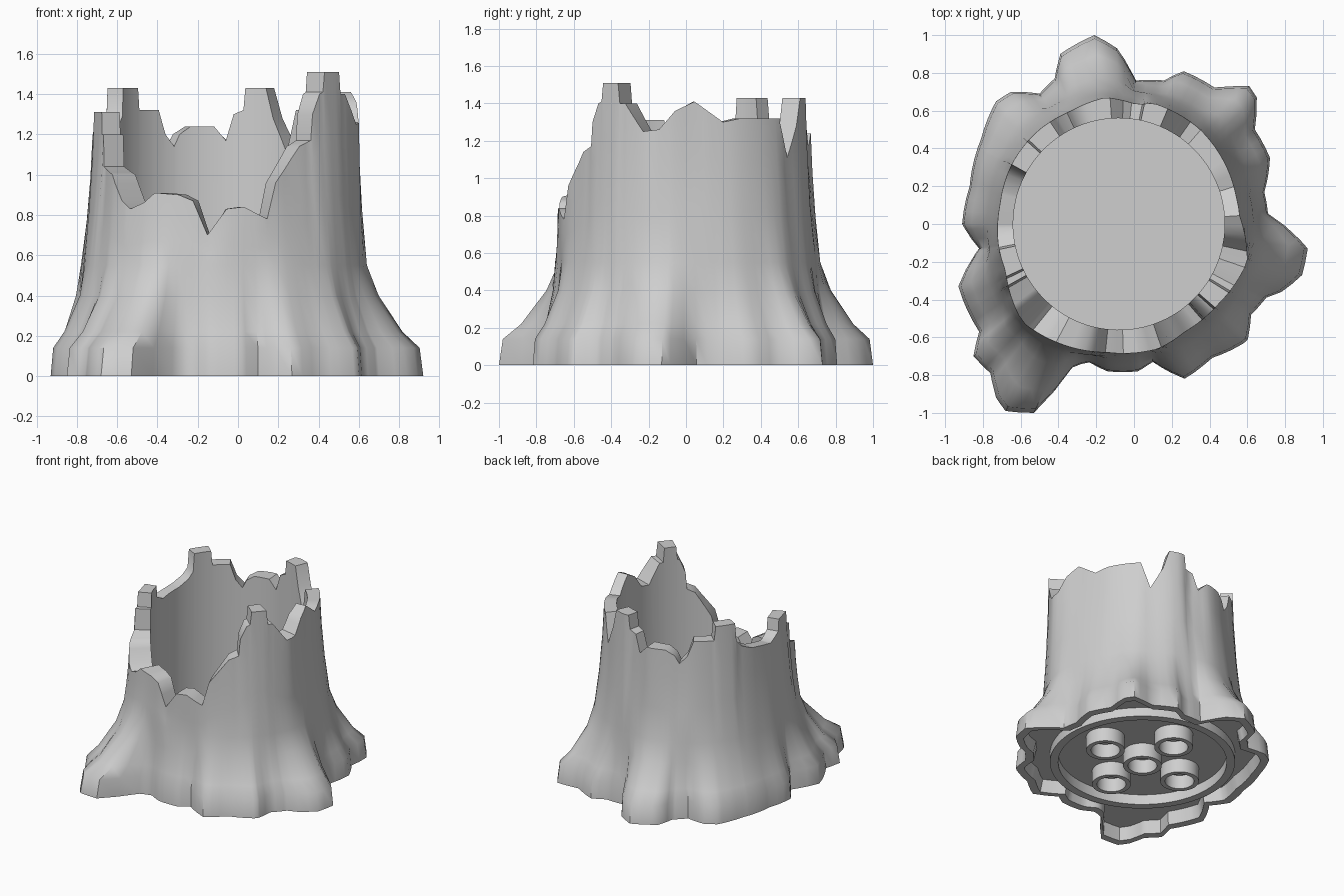
import bpy, bmesh, math
from mathutils import Vector

cube = bpy.data.objects.get("Cube")
if cube:
    bpy.data.objects.remove(cube, do_unlink=True)

CENTRE = Vector((-0.08, 0.0))
INNER, TRUNK, FLOOR, UNDER = 0.56, 0.64, 0.17, 0.11

# Ground outline of the roots, x and y in hundredths
OUTLINE = [(92, -13), (89, -27), (78, -36), (70, -39), (62, -48), (60, -62), (41, -71),
           (27, -82), (10, -73), (2, -78), (-14, -78), (-24, -73), (-32, -75), (-53, -100),
           (-68, -99), (-73, -92), (-76, -79), (-85, -70), (-82, -57), (-93, -33),
           (-82, -13), (-91, 0), (-87, 20), (-81, 45), (-73, 65), (-65, 70), (-50, 69),
           (-42, 77), (-39, 90), (-21, 100), (-9, 93), (1, 76), (16, 76), (26, 81),
           (43, 72), (61, 73), (65, 67), (64, 50), (72, 35), (69, 17), (71, 5), (80, -1)]

# Outline of the trunk at the rim, x and y in hundredths
LIP = [(60, -20), (45, -42), (27, -57), (13, -66), (-14, -68), (-40, -63), (-59, -52),
       (-68, -25), (-72, -10), (-71, 10), (-64, 33), (-50, 50), (-33, 60), (-15, 67),
       (2, 63), (10, 64), (35, 50), (46, 36), (54, 15), (56, 4)]

# Broken rim, angle in degrees and height in hundredths
RIM = [(4, 141), (18, 130), (27, 132), (49, 132), (55, 111), (63, 128), (67, 143), (78, 143),
       (79, 132), (84, 130), (88, 117), (94, 124), (106, 124), (112, 120), (115, 114),
       (120, 120), (124, 132), (137, 132), (138, 143), (151, 143), (152, 129), (156, 124),
       (164, 120), (182, 117), (191, 122), (192, 131), (205, 131), (206, 120), (209, 120),
       (210, 104), (220, 100), (227, 87), (231, 83), (237, 86), (242, 91), (252, 90),
       (258, 87), (264, 70), (272, 83), (279, 84), (289, 78), (293, 96), (305, 114),
       (311, 117), (312, 130), (316, 140), (318, 141), (319, 151), (328, 151), (329, 140),
       (332, 140), (341, 125), (348, 126), (355, 136)]

# Height, strength of the root flare, and how far the roots blend together
FLARE = [(0.0, 1.0, 0), (0.14, 0.95, 0), (0.22, 0.74, 0.1), (0.4, 0.44, 0.35),
         (0.55, 0.31, 0.8)]
# Share of the climb to the rim, and share of the narrowing to the lip
UPPER = [(0.35, 0.5), (0.7, 0.83), (1.0, 1.0)]


def polar(point):
    offset = Vector(point) / 100 - CENTRE
    return math.degrees(math.atan2(offset.y, offset.x)) % 360, offset.length


def sample(table, angle):
    """Linear interpolation around a closed table of angle and value."""
    angle %= 360
    last = table[-1]
    wrapped = [(last[0] - 360, last[1])] + table + [(table[0][0] + 360, table[0][1])]
    for (a, u), (b, v) in zip(wrapped, wrapped[1:]):
        if a <= angle <= b:
            return u + (v - u) * (angle - a) / max(b - a, 1e-6)
    return last[1]


def on_circle(radius, angle, z):
    a = math.radians(angle)
    return CENTRE.x + radius * math.cos(a), CENTRE.y + radius * math.sin(a), z


def column(angle):
    """Section through the stump, from the floor over the rim to the underside."""
    base, top, lip = (sample(t, angle) for t in (roots, rim, lips))
    soft = sum(sample(roots, angle + d) for d in range(-24, 25, 8)) / 7
    outer = [(TRUNK + (base + (soft - base) * s - TRUNK) * w, z) for z, w, s in FLARE]
    waist, start = outer[-1]
    outer += [(waist + (lip - waist) * w, start + (top - start) * t) for t, w in UPPER]
    skirt = max(0.68, base - 0.08)
    hollow = [(base - 0.06, 0.0), (skirt, 0.1), (0.67, 0.1), (0.67, 0.03),
              (0.61, 0.03), (0.61, UNDER)]
    return [(INNER, FLOOR), (INNER, top)] + outer[::-1] + hollow


def finish(bm, name, material):
    bmesh.ops.recalc_face_normals(bm, faces=bm.faces)
    mesh = bpy.data.meshes.new(name)
    bm.to_mesh(mesh)
    bm.free()
    mesh.materials.append(material)
    obj = bpy.data.objects.new(name, mesh)
    bpy.context.collection.objects.link(obj)
    bpy.ops.object.select_all(action='DESELECT')
    obj.select_set(True)
    bpy.context.view_layer.objects.active = obj
    bpy.ops.object.shade_smooth_by_angle(angle=math.radians(45))


def loft(bm, columns, closed):
    """Skin neighbouring columns of vertices with quads."""
    for left, right in zip(columns, columns[1:] + columns[:1]):
        count = len(left)
        for i in range(count if closed else count - 1):
            j = (i + 1) % count
            bm.faces.new((left[i], right[i], right[j], left[j]))


shade = (0.62, 0.62, 0.62, 1)
grey = bpy.data.materials.new("stone_grey")
grey.use_nodes = True
grey.diffuse_color = shade
grey.node_tree.nodes["Principled BSDF"].inputs["Base Color"].default_value = shade

roots = sorted(polar(p) for p in OUTLINE)
lips = sorted(polar(p) for p in LIP)
rim = [(a, h / 100) for a, h in RIM]

# Angles that carry a corner of the rim or the roots, with wide gaps filled
corners = [a for a, h in rim]
corners += [a for a, r in roots if min(abs(a - b) for b, h in rim) > 0.7]
corners.sort()
angles = []
for a, b in zip(corners, corners[1:] + [corners[0] + 360]):
    steps = max(1, math.ceil((b - a) / 5))
    angles += [(a + (b - a) * i / steps) % 360 for i in range(steps)]

# Hollow trunk with flared roots, inner floor and underside
bm = bmesh.new()
columns = [[bm.verts.new(on_circle(r, a, z)) for r, z in column(a)] for a in angles]
loft(bm, columns, False)
bm.faces.new([c[0] for c in columns])
bm.faces.new([c[-1] for c in columns])
finish(bm, "stump", grey)

# Five connector tubes under the floor
spots = [("centre", 0.0, 0)] + [(n, 0.35, 90 * i) for i, n in
                                enumerate(("left", "back", "right", "front"))]
for name, distance, angle in spots:
    bm = bmesh.new()
    middle = Vector(on_circle(distance, angle, 0.0))
    section = [(0.14, 0.0), (0.14, UNDER + 0.01), (0.105, UNDER + 0.01), (0.105, 0.0)]
    rings = []
    for i in range(32):
        a = math.tau * i / 32
        way = Vector((math.cos(a), math.sin(a), 0))
        rings.append([bm.verts.new(middle + way * r + Vector((0, 0, z))) for r, z in section])
    loft(bm, rings, True)
    finish(bm, name + "_tube", grey)
